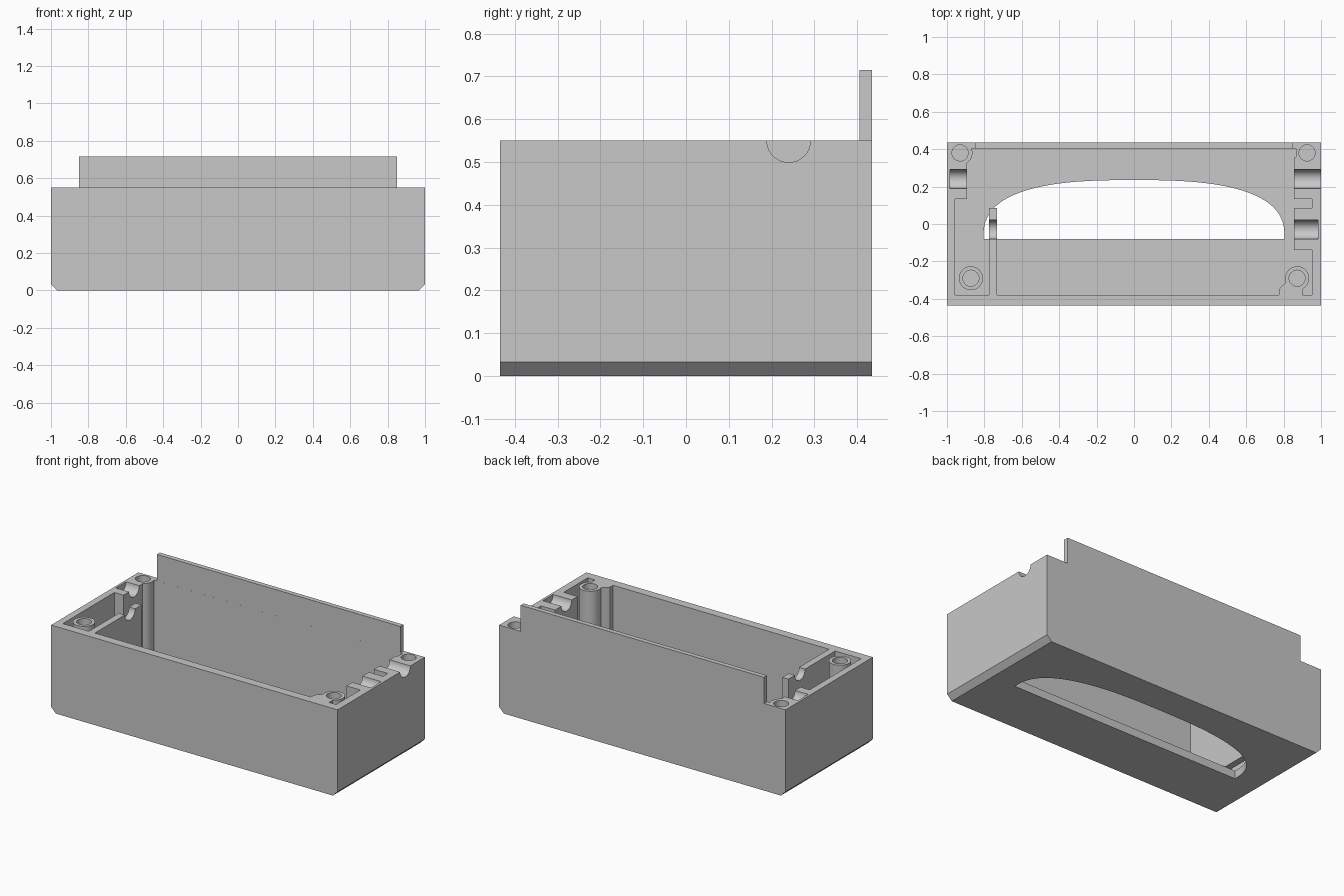
import bpy, bmesh, math
from mathutils import Vector

if "Cube" in bpy.data.objects:
    bpy.data.objects.remove(bpy.data.objects["Cube"])

plastic = bpy.data.materials.new("grey plastic")
plastic.diffuse_color = (0.58, 0.58, 0.58, 1)
plastic.use_nodes = True
plastic.node_tree.nodes["Principled BSDF"].inputs["Base Color"].default_value = plastic.diffuse_color

AXES = {  # profile plane and extrusion direction
    "x": lambda a, b, t: (t, a, b),
    "y": lambda a, b, t: (a, t, b),
    "z": lambda a, b, t: (a, b, t),
}


def prism(name, profile, axis, t0, t1):
    """Extrude a closed 2D profile along an axis from t0 to t1."""
    bm = bmesh.new()
    place = AXES[axis]
    face = bm.faces.new([bm.verts.new(place(a, b, t0)) for a, b in profile])
    ext = bmesh.ops.extrude_face_region(bm, geom=[face])
    verts = [g for g in ext["geom"] if isinstance(g, bmesh.types.BMVert)]
    bmesh.ops.translate(bm, verts=verts, vec=Vector(place(0, 0, t1 - t0)))
    bmesh.ops.recalc_face_normals(bm, faces=bm.faces)
    mesh = bpy.data.meshes.new(name)
    bm.to_mesh(mesh)
    bm.free()
    mesh.materials.append(plastic)
    obj = bpy.data.objects.new(name, mesh)
    bpy.context.collection.objects.link(obj)
    return obj


def arc(cx, cy, r, a0, a1, n=16):
    """Points on an arc, angles in degrees."""
    angles = [math.radians(a0 + (a1 - a0) * i / n) for i in range(n + 1)]
    return [(cx + r * math.cos(a), cy + r * math.sin(a)) for a in angles]


def circle(cx, cy, r, n=40):
    return arc(cx, cy, r, 0, 360, n)[:-1]


def rect(a0, a1, b0, b1):
    return [(a0, b0), (a1, b0), (a1, b1), (a0, b1)]


def cut(target, cutters):
    """Subtract the cutters one by one, then delete them."""
    for c in cutters:
        mod = target.modifiers.new("cut", "BOOLEAN")
        mod.operation, mod.solver, mod.object = "DIFFERENCE", "EXACT", c
        bpy.context.view_layer.objects.active = target
        bpy.ops.object.modifier_apply(modifier=mod.name)
        bpy.data.objects.remove(c)


TOP, FLOOR, Y = 0.55, 0.05, 0.435
SCREW = 0.043

# outer case with chamfered lower side edges
case = prism("case", [(-0.967, 0), (0.967, 0), (1, 0.033), (1, TOP),
                      (-1, TOP), (-1, 0.033)], "y", -Y, Y)

# cavity outline, leaving the screw bosses and side blocks standing
outline = [(-0.957, -0.38), (0.775, -0.38), (0.775, -0.35), (0.785, -0.335),
           (0.80, -0.325)]
outline += arc(0.872, -0.29, 0.064, 200, -62, 24)
outline += [(0.902, -0.38), (0.952, -0.38), (0.952, -0.14), (0.855, -0.14),
            (0.855, 0.085), (0.952, 0.085), (0.952, 0.134), (0.855, 0.134),
            (0.855, 0.355), (0.866, 0.36), (0.866, 0.405)]
outline += arc(-0.93, 0.38, 0.066, 22, -56, 10)
outline += [(-0.893, 0.134), (-0.957, 0.134)]
cavity = prism("cavity", outline, "z", FLOOR, 0.7)

# long arched window through the floor
N = 48
window = []
for i in range(N + 1):
    c, s = math.cos(math.pi * i / N), math.sin(math.pi * i / N)
    p = 2 / 2.7
    window.append((math.copysign(abs(c) ** p * 0.805, c),
                   -0.08 + 0.315 * max(s, 0) ** p))
opening = prism("opening", window, "z", -0.1, 0.1)

# screw holes and cable channels in the side blocks
cutters = [cavity, opening]
for x, y in ((0.872, -0.29), (0.925, 0.38), (-0.93, 0.38)):
    cutters.append(prism("screw_hole", circle(x, y, SCREW), "z", 0.2, 0.7))
for y, x0, x1 in ((0.24, 0.8, 1.1), (-0.03, 0.8, 0.985), (0.24, -0.985, -0.85)):
    cutters.append(prism("channel", circle(y, TOP, 0.051), "x", x0, x1))
cut(case, cutters)

# free-standing front left screw post
post = prism("screw_post", circle(-0.872, -0.29, 0.064), "z", FLOOR, TOP)
cut(post, [prism("screw_hole", circle(-0.872, -0.29, SCREW), "z", 0.2, 0.7)])

# inner partition with a cable notch in its top edge
partition = prism("partition", [(-0.38, FLOOR), (0.085, FLOOR), (0.085, TOP)]
                  + arc(-0.03, TOP, 0.051, 0, -180) + [(-0.38, TOP)],
                  "x", -0.775, -0.733)

# raised lip along the back wall
lip = prism("back_lip", rect(-0.85, 0.85, 0.405, Y), "z", TOP, 0.715)

# smooth the round surfaces, keep the edges sharp
for obj in (case, post, partition, lip):
    bpy.ops.object.select_all(action="DESELECT")
    obj.select_set(True)
    bpy.context.view_layer.objects.active = obj
    bpy.ops.object.shade_smooth_by_angle(angle=math.radians(30))
